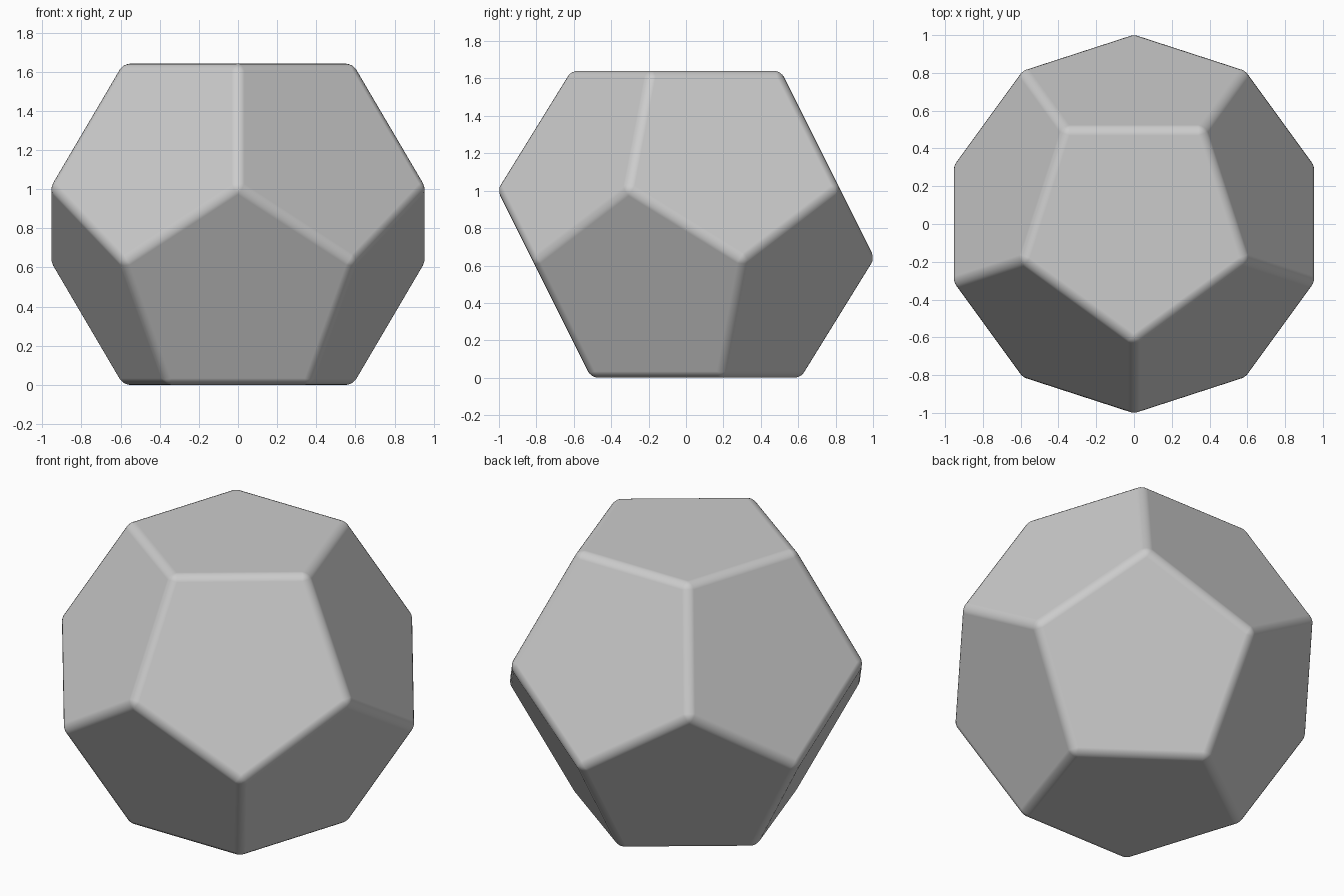
import bpy, bmesh
from math import sin, cos, radians, sqrt

if "Cube" in bpy.data.objects:
    bpy.data.objects.remove(bpy.data.objects["Cube"])

PHI = (1 + sqrt(5)) / 2
R = 1.0143              # radius of the two middle vertex rings before rounding
HALF = R * PHI / 2      # half height, face to face

# Pentagonal vertex rings: (radius, height, start angle)
rings = [(R / PHI, HALF, -90), (R, HALF - R / PHI, -90),
         (R, -HALF + R / PHI, 90), (R / PHI, -HALF, 90)]

bm = bmesh.new()
for rad, z, start in rings:
    for i in range(5):
        a = radians(start + 72 * i)
        bm.verts.new((rad * cos(a), rad * sin(a), z + HALF))

# Hull the rings and merge triangles into twelve flat pentagons
bmesh.ops.convex_hull(bm, input=bm.verts[:])
bmesh.ops.dissolve_limit(bm, angle_limit=radians(2), verts=bm.verts[:], edges=bm.edges[:])
bmesh.ops.recalc_face_normals(bm, faces=bm.faces[:])
for f in bm.faces:
    f.smooth = True

mesh = bpy.data.meshes.new("dodecahedron")
bm.to_mesh(mesh)
bm.free()
body = bpy.data.objects.new("dodecahedron", mesh)
bpy.context.collection.objects.link(body)

# Softly rounded edges, flat faces
bevel = body.modifiers.new("rounded_edges", 'BEVEL')
bevel.width = 0.038
bevel.segments = 4
bevel.limit_method = 'NONE'
bevel.harden_normals = True
